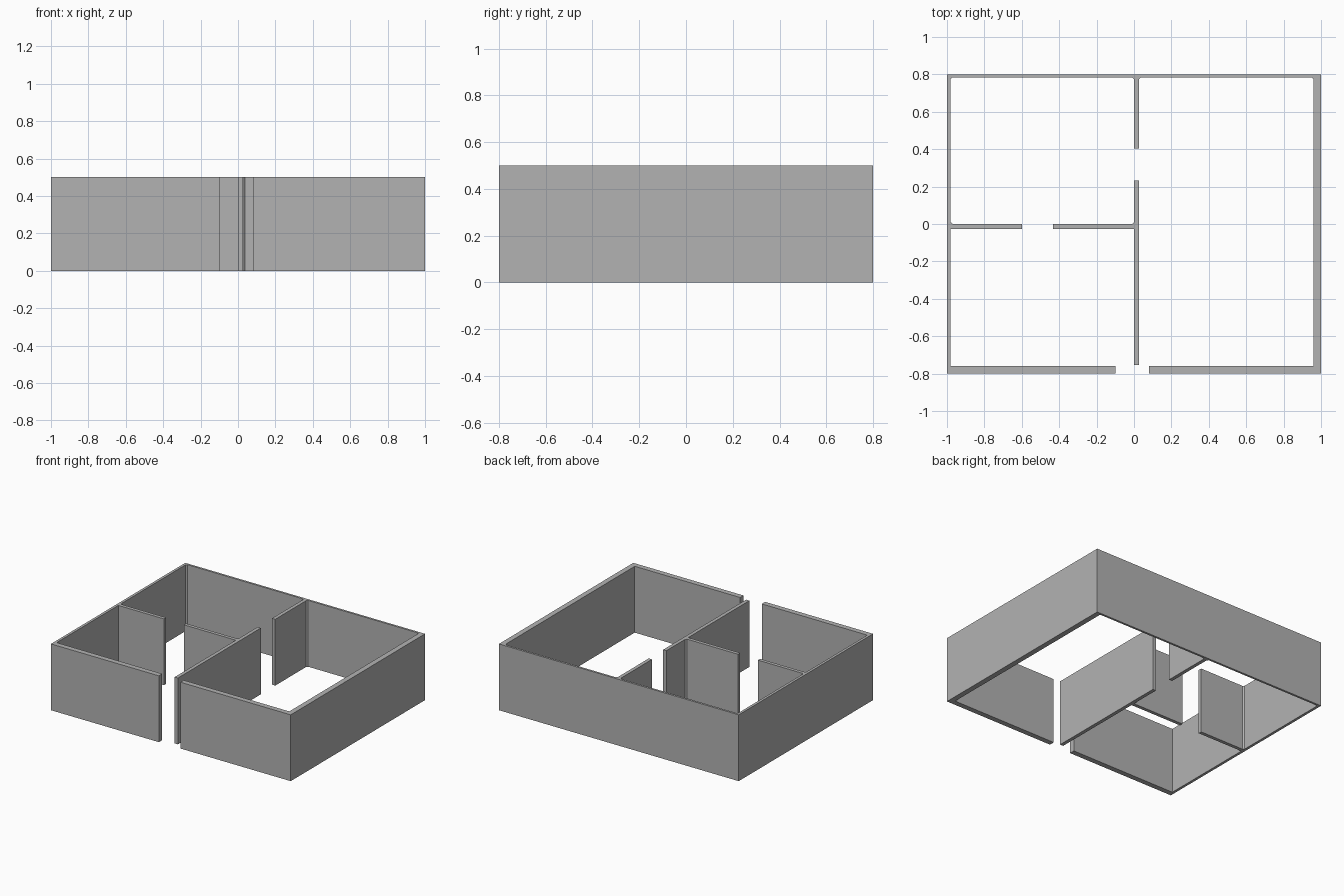
import bpy
import bmesh
from mathutils import Vector

cube = bpy.data.objects.get("Cube")
if cube:
    bpy.data.objects.remove(cube, do_unlink=True)

# Plan dimensions: outer faces, inner faces, partition faces
HEIGHT = 0.5
CHAMFER = 0.01
WEST, EAST, SOUTH, NORTH = -1.0, 1.0, -0.8, 0.8
west_in, east_in, south_in, north_in = WEST + 0.02, EAST - 0.04, SOUTH + 0.04, NORTH - 0.016
spine_left, spine_right = 0.0, 0.027
cross_front, cross_back = -0.026, 0.0

# Doorway limits
entry_left, entry_right = -0.1, 0.08
cross_door_left, cross_door_right = -0.6, -0.434
spine_door_front, spine_door_back = 0.233, 0.405

# Single wall material
grey = bpy.data.materials.new("wall grey")
grey.use_nodes = True
colour = (0.45, 0.45, 0.45, 1.0)
grey.diffuse_color = colour
grey.node_tree.nodes["Principled BSDF"].inputs["Base Color"].default_value = colour


def chamfered(outline, corners):
    """Replace each listed corner of the outline with a small chamfer."""
    result = []
    for i, point in enumerate(outline):
        here = Vector(point)
        if point not in corners:
            result.append(here)
            continue
        for other in (outline[i - 1], outline[(i + 1) % len(outline)]):
            result.append(here + (Vector(other) - here).normalized() * CHAMFER)
    return result


def build_walls(name, outline, corners):
    """Extrude a floor plan outline to full wall height."""
    bm = bmesh.new()
    plan = [bm.verts.new((p.x, p.y, 0)) for p in chamfered(outline, corners)]
    base = bm.faces.new(plan)
    extruded = bmesh.ops.extrude_face_region(bm, geom=[base], use_keep_orig=True)
    top = [v for v in extruded["geom"] if isinstance(v, bmesh.types.BMVert)]
    bmesh.ops.translate(bm, verts=top, vec=(0, 0, HEIGHT))
    bmesh.ops.recalc_face_normals(bm, faces=bm.faces)
    mesh = bpy.data.meshes.new(name)
    bm.to_mesh(mesh)
    bm.free()
    mesh.materials.append(grey)
    obj = bpy.data.objects.new(name, mesh)
    bpy.context.collection.objects.link(obj)


# Outer shell with its two partition stubs
shell = [
    (entry_left, SOUTH), (entry_left, south_in),
    (west_in, south_in), (west_in, cross_front),
    (cross_door_left, cross_front), (cross_door_left, cross_back),
    (west_in, cross_back), (west_in, north_in),
    (spine_left, north_in), (spine_left, spine_door_back),
    (spine_right, spine_door_back), (spine_right, north_in),
    (east_in, north_in), (east_in, south_in),
    (entry_right, south_in), (entry_right, SOUTH),
    (EAST, SOUTH), (EAST, NORTH), (WEST, NORTH), (WEST, SOUTH),
]
shell_chamfers = [
    (west_in, cross_back), (west_in, north_in), (spine_left, north_in),
    (spine_right, north_in), (east_in, north_in),
]
build_walls("outer_walls", shell, shell_chamfers)

# Free-standing spine partition with its side branch
spine_end = south_in + 0.005
partition = [
    (spine_left, spine_end), (spine_right, spine_end),
    (spine_right, spine_door_front), (spine_left, spine_door_front),
    (spine_left, cross_back), (cross_door_right, cross_back),
    (cross_door_right, cross_front), (spine_left, cross_front),
]
build_walls("inner_partition", partition, [(spine_left, cross_back)])
